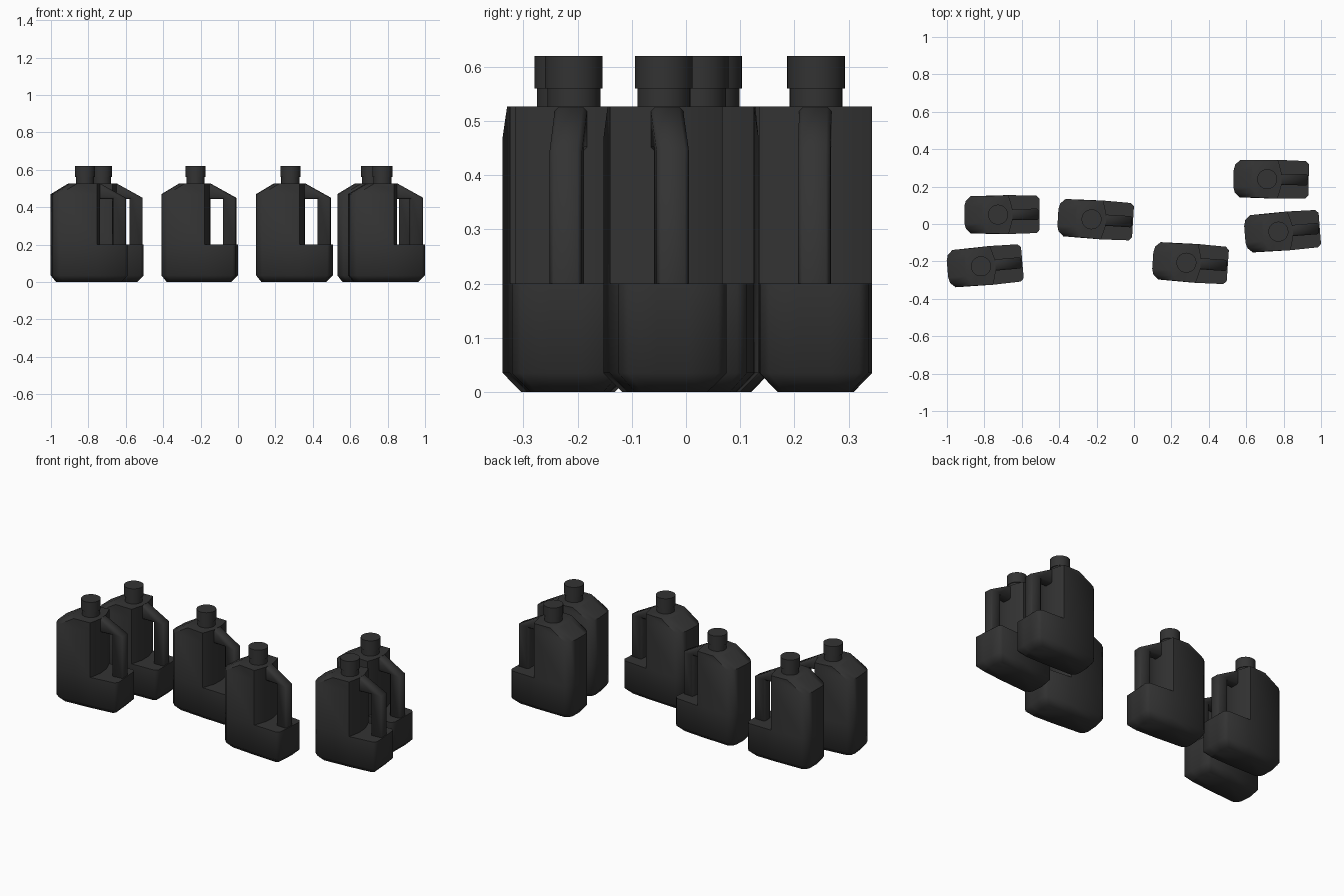
import bpy, bmesh, math
from mathutils import Matrix

cube = bpy.data.objects.get("Cube")
if cube:
    bpy.data.objects.remove(cube, do_unlink=True)

black = bpy.data.materials.new("black_plastic")
black.use_nodes = True
black.diffuse_color = (0.033, 0.033, 0.033, 1)
black.node_tree.nodes["Principled BSDF"].inputs["Base Color"].default_value = black.diffuse_color


def finish(bm, name, angle):
    bmesh.ops.recalc_face_normals(bm, faces=bm.faces)
    mesh = bpy.data.meshes.new(name)
    for f in bm.faces:
        f.smooth = True
    bm.to_mesh(mesh)
    bm.free()
    mesh.set_sharp_from_angle(angle=math.radians(angle))
    mesh.materials.append(black)
    return mesh


def mirrored(half, z):
    """Closed ring at height z from the +y half of an outline."""
    return [(x, y, z) for x, y in half] + [(x, -y, z) for x, y in reversed(half)]


def loft(rings, name, angle):
    bm = bmesh.new()
    loops = [[bm.verts.new(p) for p in r] for r in rings]
    for a, b in zip(loops, loops[1:]):
        for i in range(len(a)):
            j = (i + 1) % len(a)
            bm.faces.new((a[i], a[j], b[j], b[i]))
    bm.faces.new(loops[0])
    bm.faces.new(loops[-1])
    bmesh.ops.remove_doubles(bm, verts=bm.verts, dist=0.0005)
    return finish(bm, name, angle)


# Jug body: full-length base, then a shorter tank above the step
nose = [(-0.18, 0.045), (-0.172, 0.075), (-0.145, 0.1), (0.055, 0.104)]
base = nose + [(0.205, 0.1), (0.222, 0.083), (0.222, 0.03)]
tank = nose + [(0.058, 0.098), (0.068, 0.065), (0.077, 0.03)]
foot = [(x * 0.85, y * 0.67) for x, y in base]
crown = [(x + 0.095 if x < -0.1 else x, y) for x, y in tank]
body_mesh = loft([mirrored(foot, 0), mirrored(base, 0.035), mirrored(base, 0.2),
                  mirrored(tank, 0.2), mirrored(tank, 0.47), mirrored(crown, 0.527)],
                 "jug_body", 50)

# Handle: side profile extruded across the width, edges softened
bm = bmesh.new()
side = [(0.05, 0.526), (0.08, 0.526), (0.217, 0.45), (0.217, 0.19),
        (0.148, 0.19), (0.148, 0.444), (0.05, 0.444)]
face = bm.faces.new([bm.verts.new((x, -0.03, z)) for x, z in side])
ext = bmesh.ops.extrude_face_region(bm, geom=[face])
bmesh.ops.translate(bm, vec=(0, 0.06, 0),
                    verts=[v for v in ext["geom"] if isinstance(v, bmesh.types.BMVert)])
rims = [e for e in bm.edges if abs(e.verts[0].co.y - e.verts[1].co.y) < 0.001]
bmesh.ops.bevel(bm, geom=rims, offset=0.008, segments=1, affect='EDGES')
handle_mesh = finish(bm, "handle", 50)


def disc(name, radius, z0, z1):
    bm = bmesh.new()
    bmesh.ops.create_cone(bm, cap_ends=True, segments=28, radius1=radius, radius2=radius,
                          depth=z1 - z0, matrix=Matrix.Translation((0, 0, (z0 + z1) / 2)))
    return finish(bm, name, 40)


parts = [body_mesh, handle_mesh, disc("neck", 0.049, 0.51, 0.565), disc("cap", 0.0535, 0.56, 0.62)]

# Six jugs: position of the cap axis and turn in degrees
placements = [(-0.727, 0.05, 0.5), (-0.227, 0.025, -3.5), (-0.818, -0.226, 5),
              (0.28, -0.207, -4), (0.712, 0.24, -1), (0.772, -0.041, 4.5)]
for n, (x, y, turn) in enumerate(placements, 1):
    for mesh in parts:
        ob = bpy.data.objects.new(f"{mesh.name}_{n}", mesh)
        ob.location = (x, y, 0)
        ob.rotation_euler.z = math.radians(turn)
        bpy.context.collection.objects.link(ob)
